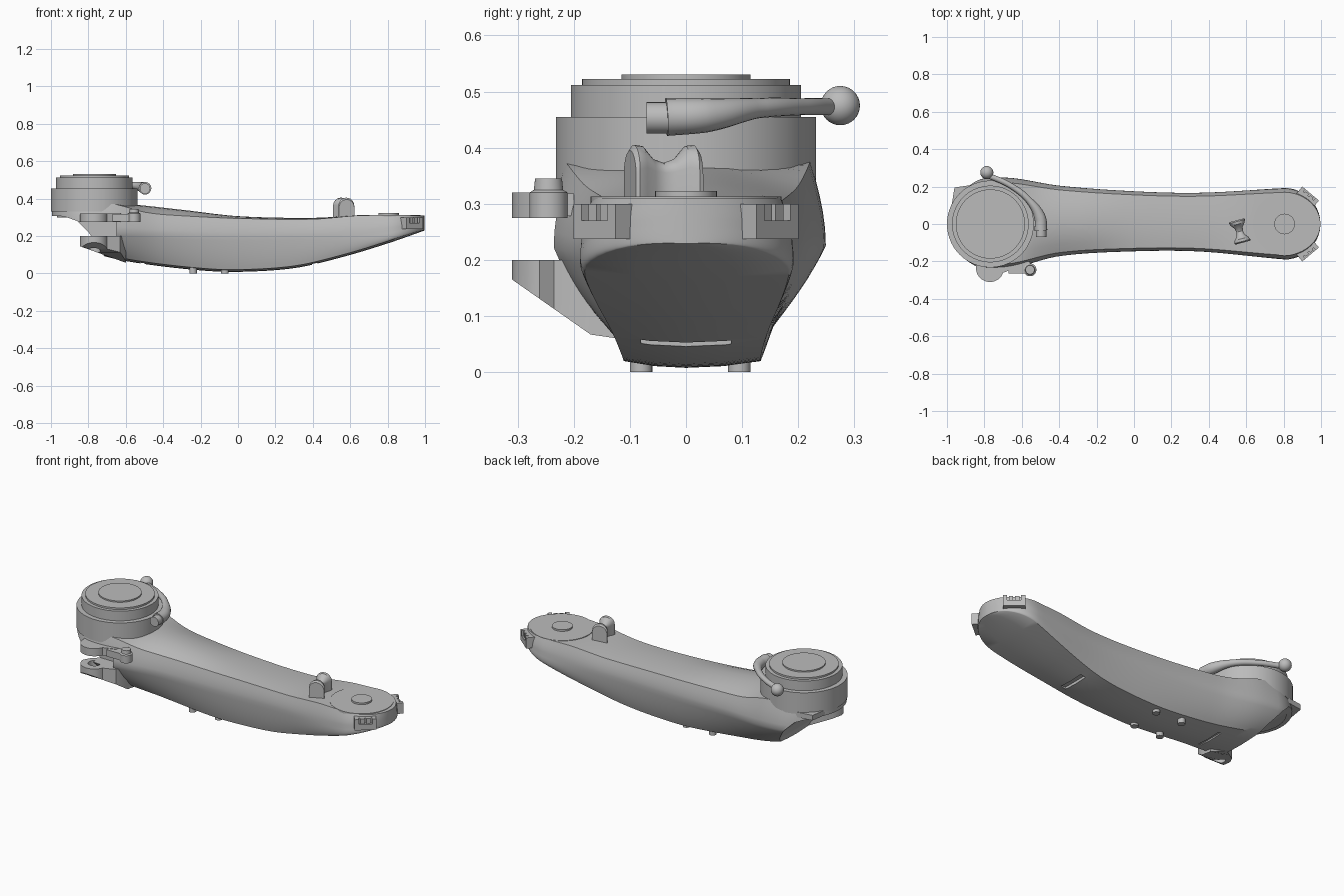
import bpy, bmesh, math
from math import sin, cos, pi, radians, sqrt
from mathutils import Matrix

cube = bpy.data.objects.get("Cube")
if cube:
    bpy.data.objects.remove(cube)

grey = bpy.data.materials.new("plain grey")
grey.use_nodes = True
grey.diffuse_color = (0.5, 0.5, 0.5, 1)
grey.node_tree.nodes["Principled BSDF"].inputs["Base Color"].default_value = (0.5, 0.5, 0.5, 1)


def select(ob):
    bpy.ops.object.select_all(action='DESELECT')
    ob.select_set(True)
    bpy.context.view_layer.objects.active = ob


def smooth(ob, angle=35):
    select(ob)
    bpy.ops.object.shade_smooth_by_angle(angle=radians(angle))


def loft(name, rings):
    """Skin a list of equal-length closed rings and cap both ends."""
    bm = bmesh.new()
    vs = [[bm.verts.new(p) for p in ring] for ring in rings]
    n = len(vs[0])
    for a, b in zip(vs, vs[1:]):
        for i in range(n):
            j = (i + 1) % n
            bm.faces.new((a[i], a[j], b[j], b[i]))
    bm.faces.new(vs[0])
    bm.faces.new(vs[-1])
    bmesh.ops.recalc_face_normals(bm, faces=bm.faces)
    mesh = bpy.data.meshes.new(name)
    bm.to_mesh(mesh)
    bm.free()
    ob = bpy.data.objects.new(name, mesh)
    bpy.context.collection.objects.link(ob)
    mesh.materials.append(grey)
    smooth(ob)
    return ob


def lathe(name, x, y, profile, n=64):
    """Stack of circles (radius, z) around a vertical axis."""
    return loft(name, [[(x + r * cos(2 * pi * i / n), y + r * sin(2 * pi * i / n), z)
                        for i in range(n)] for r, z in profile])


def prism(name, plan, low, high):
    """Plan outline raised from low to high; low may depend on x and y."""
    f = low if callable(low) else (lambda x, y: low)
    return loft(name, [[(x, y, f(x, y)) for x, y in plan], [(x, y, high) for x, y in plan]])


def box(name, x0, x1, y0, y1, z0, z1):
    return prism(name, [(x0, y0), (x1, y0), (x1, y1), (x0, y1)], z0, z1)


def cut(ob, cutter):
    mod = ob.modifiers.new("cut", 'BOOLEAN')
    mod.operation, mod.solver, mod.object = 'DIFFERENCE', 'EXACT', cutter
    select(ob)
    bpy.ops.object.modifier_apply(modifier=mod.name)
    bpy.data.objects.remove(cutter)
    smooth(ob)


def spline(keys, x):
    """Smooth interpolation through (x, value) keys."""
    if x <= keys[0][0]:
        return keys[0][1]
    for i in range(len(keys) - 1):
        (a, p), (b, q) = keys[i], keys[i + 1]
        if x <= b:
            def slope(k):
                l, r = keys[max(k - 1, 0)], keys[min(k + 1, len(keys) - 1)]
                return (r[1] - l[1]) / (r[0] - l[0])
            t, h = (x - a) / (b - a), b - a
            return ((2 * t**3 - 3 * t * t + 1) * p + (t**3 - 2 * t * t + t) * h * slope(i)
                    + (3 * t * t - 2 * t**3) * q + (t**3 - t * t) * h * slope(i + 1))
    return keys[-1][1]


# Arm body: rails along x, rounded in plan at both ends
TOP = [(-1, .375), (-.6, .37), (-.3, .34), (0, .306), (.4, .297), (.65, .31), (1, .31)]
DROP = [(-1, 0), (-.68, 0), (-.5, .035), (-.3, .032), (0, .012), (.4, .007), (.65, 0)]
BOTTOM = [(-1, .18), (-.7, .088), (-.5, .05), (-.2, .016), (0, .008), (.3, .028),
          (.55, .085), (.8, .16), (1, .23)]
LEFT = [(-1, .235), (-.68, .248), (-.4, .205), (0, .175), (.35, .167), (.8, .19), (1, .19)]
RIGHT = [(-1, .235), (-.68, .24), (-.4, .172), (0, .146), (.35, .147), (.8, .187), (1, .187)]
MIDDLE = [(-1, .24), (-.6, .22), (0, .2), (.6, .21), (.8, .225), (1, .265)]
KEEL = [(-1, .6), (-.6, .62), (0, .76), (.4, .84), (.78, .96), (1, .98)]


def section(x):
    k = 1
    if x > .8:
        k = sqrt(max(0, 1 - ((x - .8) / .197) ** 2))
    elif x < -.768:
        k = sqrt(max(0, 1 - ((x + .768) / .228) ** 2))
    top, drop, low, mid, keel = (spline(r, x) for r in (TOP, DROP, BOTTOM, MIDDLE, KEEL))
    halves = []
    for side, rail in ((1, LEFT), (-1, RIGHT)):
        w = spline(rail, x) * k
        edge, rim = low + .012 * k, top - drop
        pts = [(w * .89 * t, top - drop * t * t) for t in (.35, .7, 1)]  # crown
        for i in range(1, 6):                      # upper flank
            t = i / 5
            pts.append((w * (.89 + .11 * sin(t * pi / 2)), rim + (mid - rim) * t))
        for i in range(1, 9):                      # lower flank
            t = i / 8
            c = (w * (1 + keel) / 2 + w * .05, (mid + edge) / 2 - .015)
            pts.append(tuple((1 - t)**2 * a + 2 * t * (1 - t) * b + t * t * d
                             for a, b, d in zip((w, mid), c, (w * keel, edge))))
        pts.append((w * keel * .5, low + .003 * k))
        halves.append([(x, side * y, z) for y, z in pts])
    return halves[0] + [(x, 0, low)] + halves[1][::-1] + [(x, 0, top)]


stations = [-.768 - .228 * sin(radians(a)) for a in range(86, 0, -8)]
stations += [-.768 + 1.568 * i / 40 for i in range(41)]
stations += [.8 + .197 * sin(radians(a)) for a in range(8, 89, 8)]
body = loft("arm_body", [section(x) for x in stations])

# Open scoop below the turntable
scoop = [(-1.1, .31), (-.93, .305), (-.86, .28), (-.8, .22), (-.74, .14), (-.69, .04), (-1.1, -.02)]
cut(body, loft("scoop_cutter", [[(x, y, z) for x, z in scoop] for y in (-.5, .5)]))
cut(body, box("hinge_gap_cutter", -.9, -.65, -.5, -.16, .2, .275))
for x0, x1 in ((.395, .425), (-.52, -.5)):
    cut(body, box("slot_cutter", x0, x1, -.08, .08, 0, .062))

# Turntable
lathe("turntable", -.768, 0, [(.2, .3), (.2, .33), (.232, .33), (.232, .455), (.205, .455),
                              (.205, .512), (.185, .512), (.185, .522), (.115, .522), (.115, .53)], 96)
prism("turntable_corner", [(-.96, .195), (-.975, .1), (-.8, .1), (-.86, .21)], .31, .34)

# Hinge lugs with a pin hole
px, py, pr = -.77, -.235, .075
arc = [(px + pr * cos(radians(a)), py + pr * sin(radians(a))) for a in range(180, 341, 8)]
lower_plan = arc + [(-.63, -.235), (-.6, -.17), (-.6, -.1), (-.7, -.09), (-.76, -.14), (-.82, -.19)]
lower = prism("lower_hinge_lug", lower_plan,
              lambda x, y: max(.165 - (y + .31) * .7, .145 - (x + .845) * .36), .2)
prism("upper_hinge_lug", arc + [(-.63, -.235), (-.6, -.1), (-.845, -.1)], .275, .32)
cut(lower, lathe("pin_cutter", px, py, [(.034, 0), (.034, .25)], 32))

# Latch knob beside the upper lug
box("latch_arm", -.67, -.555, -.265, -.2, .278, .318)
lathe("latch_knob", -.556, -.245, [(.034, .275), (.034, .32), (.026, .325), (.024, .345)], 32)

# Clamp lever wrapping around the turntable
path = [(-.497, -.035, .455, .034), (-.503, .035, .458, .031), (-.56, .125, .47, .018),
        (-.66, .205, .473, .015), (-.785, .262, .473, .015)]
curve = bpy.data.curves.new("clamp_lever", 'CURVE')
curve.dimensions, curve.bevel_depth, curve.bevel_resolution = '3D', 1, 6
curve.use_fill_caps = True
sp = curve.splines.new('BEZIER')
sp.bezier_points.add(len(path) - 1)
for p, (x, y, z, r) in zip(sp.bezier_points, path):
    p.co, p.radius = (x, y, z), r
    p.handle_left_type = p.handle_right_type = 'AUTO'
lever = bpy.data.objects.new("clamp_lever", curve)
bpy.context.collection.objects.link(lever)
curve.materials.append(grey)
select(lever)
bpy.ops.object.convert(target='MESH')
smooth(bpy.context.object)
pivot = lathe("lever_pivot", 0, 0, [(.028, 0), (.028, .05)], 32)
pivot.matrix_world = Matrix.Translation((-.497, -.07, .453)) @ Matrix.Rotation(-pi / 2, 4, 'X')
lathe("lever_ball", -.787, .275, [(.035 * sin(radians(a)), .475 - .035 * cos(radians(a)))
                                  for a in range(2, 179, 11)], 32)

# Far end mounting pad and boss
lathe("end_pad", .805, 0, [(.17, .3), (.17, .313)])
lathe("end_boss", .805, 0, [(.055, .3), (.055, .323)], 48)


# Bow-tie cable holder with arched ends
def arch(v, w, top):
    ring = [(-w, v, .29)]
    ring += [(-w * cos(pi * i / 12), v, top - w + w * sin(pi * i / 12)) for i in range(13)]
    return ring + [(w, v, .29)]


half = [(.062, .042, .395), (.055, .044, .405), (.04, .038, .403), (.02, .022, .38)]
ties = [(-v, w, t) for v, w, t in half] + [(0, .018, .373)] + half[::-1]
holder = loft("cable_holder", [arch(*t) for t in ties])
holder.matrix_world = Matrix.Translation((.565, -.04, 0)) @ Matrix.Rotation(radians(15), 4, 'Z')

# Ridged grips on both sides of the far end
for side, label in ((1, "left"), (-1, "right")):
    place = Matrix.Translation((.93, side * .146, 0)) @ Matrix.Rotation(side * radians(50), 4, 'Z')
    parts = [box(label + "_grip_bar", -.03, .022, -.058, .058, .237, .27)]
    for i, y in enumerate((-.047, -.016, .016, .047)):
        out = .022 if i in (0, 3) else .014
        parts.append(box(f"{label}_grip_tooth_{i}", -.03, out, y - .011, y + .011, .25, .3))
    parts.append(box(label + "_grip_back", -.04, .004, -.056, .056, .25, .3))
    for ob in parts:
        ob.matrix_world = place

# Underside feet
for x in (-.24, -.07):
    for y in (-.08, .095):
        lathe("foot", x, y, [(.02, 0), (.02, .04)], 24)
